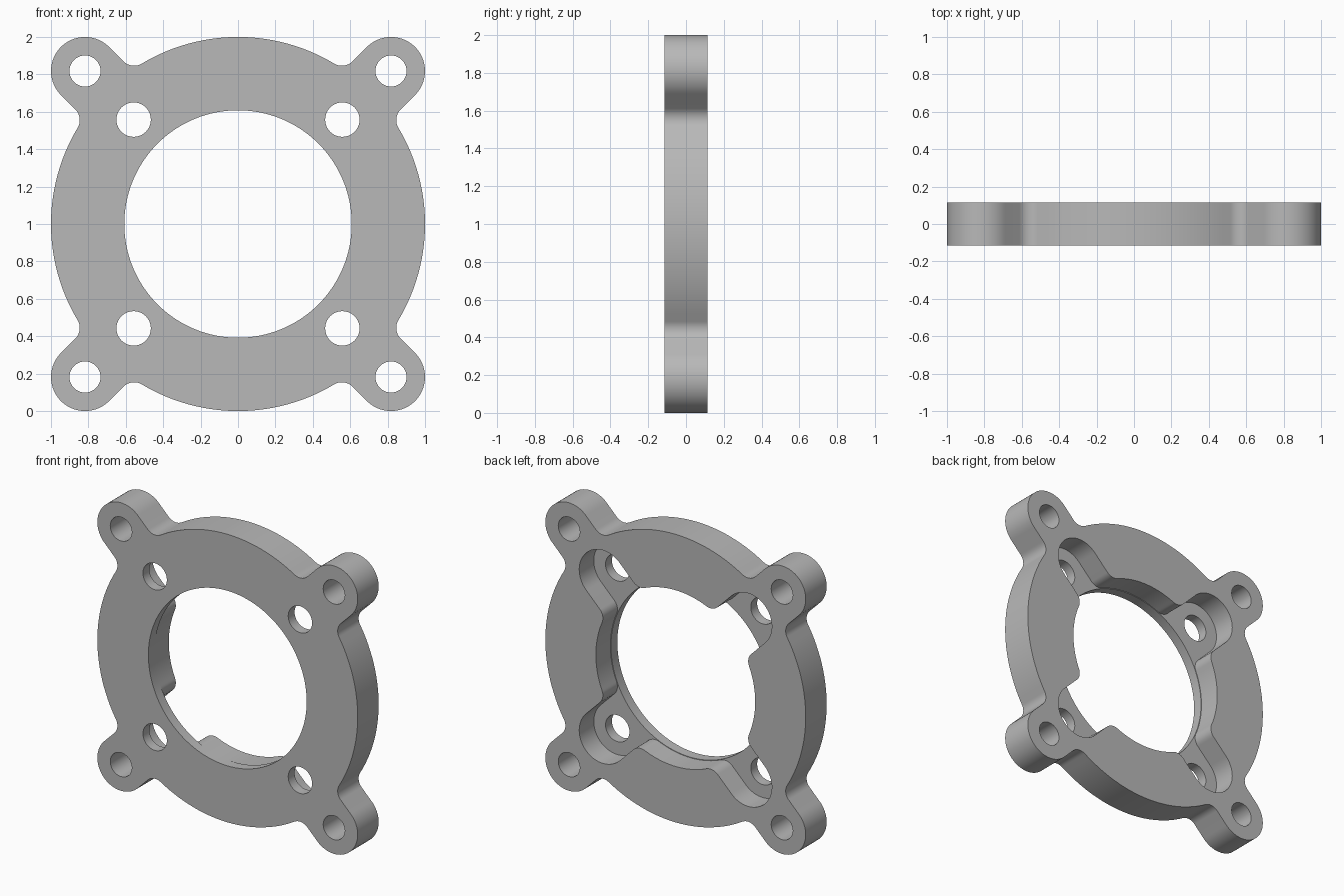
import bpy, bmesh
from math import pi, sin, cos, atan2, sqrt

cube = bpy.data.objects.get("Cube")
if cube:
    bpy.data.objects.remove(cube, do_unlink=True)

HALF = 0.115      # half plate thickness
FLOOR = -0.045    # pocket floor, leaving a thin front flange
LUG_R = 0.182
FILLET = 0.08
LUG, SCREW = 0.818, 0.558   # hole offsets along x and z

grey = bpy.data.materials.new("plain grey")
grey.use_nodes = True
colour = (0.48, 0.48, 0.48, 1)
grey.diffuse_color = colour
grey.node_tree.nodes["Principled BSDF"].inputs["Base Color"].default_value = colour


def arc(cx, cy, r, a0, a1, n):
    return [(cx + r * cos(a0 + (a1 - a0) * i / n),
             cy + r * sin(a0 + (a1 - a0) * i / n)) for i in range(n + 1)]


def lobed_outline(base, reach):
    """Circle with four filleted round lobes on the diagonals."""
    p = LUG_R + FILLET
    a = sqrt((base + FILLET) ** 2 - p * p)
    start, phi = atan2(p, -a), atan2(p, a)
    lobe = arc(a, -p, FILLET, start, pi / 2, 10)
    lobe += arc(reach, 0, LUG_R, -pi / 2, pi / 2, 32)
    lobe += arc(a, p, FILLET, -pi / 2, -start, 10)
    lobe += arc(0, 0, base, phi, pi / 2 - phi, 24)[1:-1]
    points = []
    for k in range(4):
        t = pi / 4 + k * pi / 2
        points += [(x * cos(t) - y * sin(t), x * sin(t) + y * cos(t)) for x, y in lobe]
    return points


def circle(x, z, r, n):
    return arc(x, z, r, 0, 2 * pi, n)[:-1]


def prism(name, points, y0, y1):
    """Extrude an x-z outline along y."""
    bm = bmesh.new()
    face = bm.faces.new([bm.verts.new((x, y0, z + 1)) for x, z in points])
    new = bmesh.ops.extrude_face_region(bm, geom=[face])["geom"]
    verts = [v for v in new if isinstance(v, bmesh.types.BMVert)]
    bmesh.ops.translate(bm, verts=verts, vec=(0, y1 - y0, 0))
    bmesh.ops.recalc_face_normals(bm, faces=bm.faces)
    mesh = bpy.data.meshes.new(name)
    bm.to_mesh(mesh)
    bm.free()
    mesh.materials.append(grey)
    obj = bpy.data.objects.new(name, mesh)
    bpy.context.collection.objects.link(obj)
    return obj


# Flange plate with four corner lugs
plate = prism("flange_plate", lobed_outline(1.0, LUG * sqrt(2)), -HALF, HALF)

# Rear pocket, bore, lug holes and screw holes
cutters = [
    prism("pocket_cutter", lobed_outline(0.612, SCREW * sqrt(2)), FLOOR, 0.3),
    prism("bore_cutter", circle(0, 0, 0.608, 128), -0.3, 0.35),
]
for sx in (-1, 1):
    for sz in (-1, 1):
        for offset, radius in ((LUG, 0.083), (SCREW, 0.092)):
            cutters.append(prism("hole_cutter", circle(sx * offset, sz * offset, radius, 40),
                                 -0.3, 0.25))

bpy.ops.object.select_all(action='DESELECT')
bpy.context.view_layer.objects.active = plate
plate.select_set(True)
for cutter in cutters:
    cutter.hide_render = True
    mod = plate.modifiers.new("cut", 'BOOLEAN')
    mod.operation = 'DIFFERENCE'
    mod.solver = 'EXACT'
    mod.object = cutter
    bpy.ops.object.modifier_apply(modifier=mod.name)
    bpy.data.objects.remove(cutter, do_unlink=True)

bpy.ops.object.shade_smooth_by_angle(angle=pi / 6)
